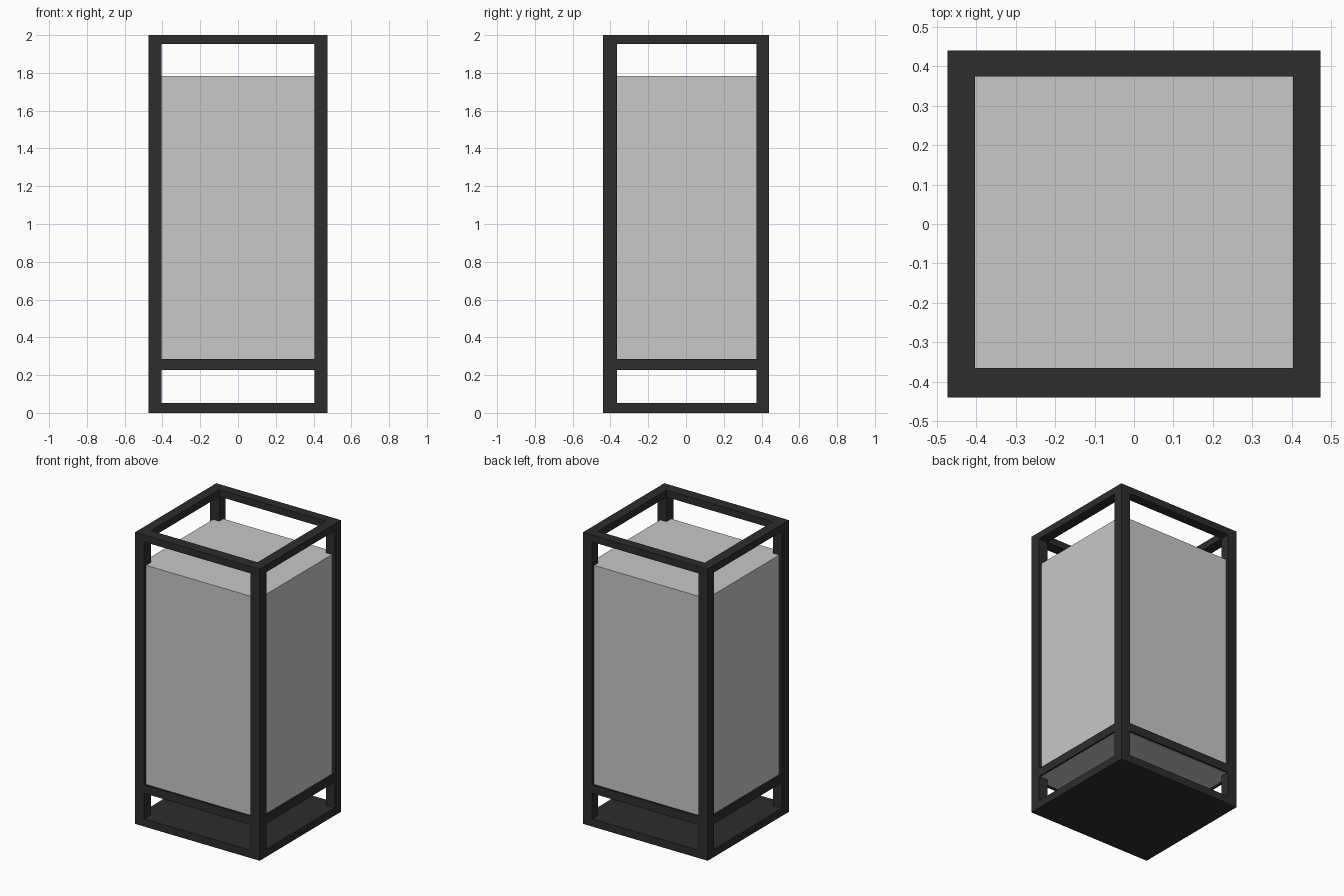
import bpy

if "Cube" in bpy.data.objects:
    bpy.data.objects.remove(bpy.data.objects["Cube"])

def material(name, v):
    m = bpy.data.materials.new(name)
    m.diffuse_color = (v, v, v, 1)
    m.use_nodes = True
    m.node_tree.nodes["Principled BSDF"].inputs["Base Color"].default_value = m.diffuse_color
    return m

dark = material("dark_metal", 0.026)
pale = material("pale_grey", 0.578)

def box(name, lo, hi, mat):
    bpy.ops.mesh.primitive_cube_add(size=1, location=[(a + b) / 2 for a, b in zip(lo, hi)])
    o = bpy.context.object
    o.name = name
    o.scale = [b - a for a, b in zip(lo, hi)]
    bpy.ops.object.transform_apply(location=False, rotation=False, scale=True)
    o.data.materials.append(mat)

X, Y = 0.473, 0.44          # outer half sizes
XI, YF, YB = 0.404, -0.365, 0.374   # inner edges of the frame

# corner posts, between the base and the top rails
for sx, nx in ((-1, "left"), (1, "right")):
    x0, x1 = sorted((sx * X, sx * XI))
    for y0, y1, ny in ((-Y, YF, "front"), (YB, Y, "back")):
        box(f"{ny}_{nx}_post", (x0, y0, 0.053), (x1, y1, 1.952), dark)

# base slab
box("base", (-X, -Y, 0), (X, Y, 0.053), dark)

# top rails
box("front_top_rail", (-X, -Y, 1.952), (X, YF, 2), dark)
box("back_top_rail", (-X, YB, 1.952), (X, Y, 2), dark)
box("left_top_rail", (-X, YF, 1.952), (-XI, YB, 2), dark)
box("right_top_rail", (XI, YF, 1.952), (X, YB, 2), dark)

# thin lower rails around the body
T = 0.013
box("front_lower_rail", (-XI, -Y, 0.228), (XI, -Y + T, 0.286), dark)
box("back_lower_rail", (-XI, Y - T, 0.228), (XI, Y, 0.286), dark)
box("left_lower_rail", (-X, YF, 0.228), (-X + T, YB, 0.286), dark)
box("right_lower_rail", (X - T, YF, 0.228), (X, YB, 0.286), dark)

# pale body held by the posts
D = 0.022
box("body", (-X + D, -Y + D, 0.23), (X - D, Y - D, 1.783), pale)
